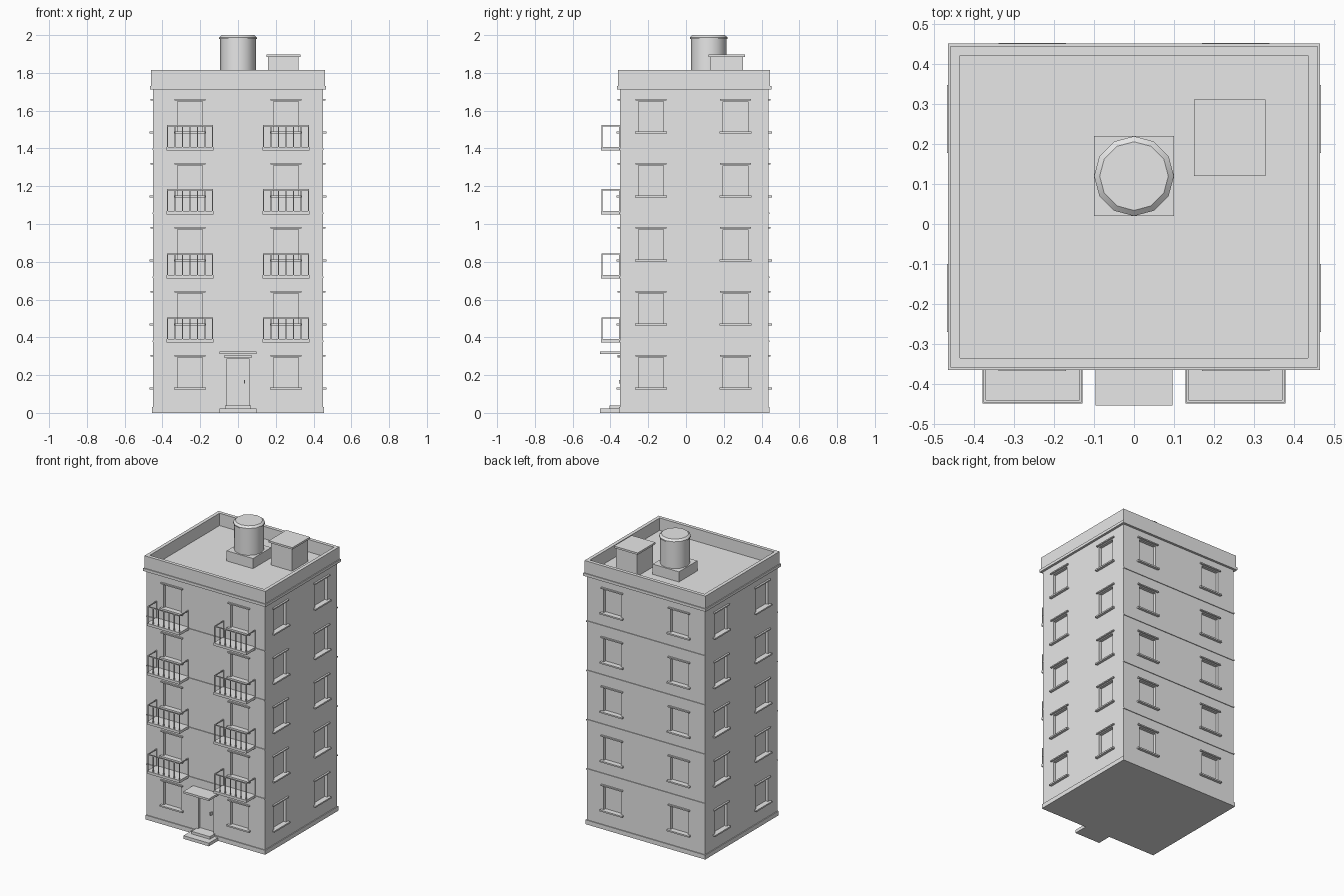
import bpy, bmesh, math
from mathutils import Matrix, Vector

if "Cube" in bpy.data.objects:
    bpy.data.objects.remove(bpy.data.objects["Cube"])

mat = bpy.data.materials.new("light grey plaster")
mat.use_nodes = True
GREY = (0.8, 0.8, 0.8, 1)
mat.diffuse_color = GREY
mat.node_tree.nodes["Principled BSDF"].inputs["Base Color"].default_value = GREY

# Main dimensions
HALF, FRONT, BACK = 0.45, -0.35, 0.436
MID_Y = (FRONT + BACK) / 2
HALF_Y = (BACK - FRONT) / 2
FLOORS, PITCH, ROOF = 5, 0.339, 1.72


def add_box(bm, x, y, z):
    """Box between the (low, high) pairs on each axis."""
    lo, hi = Vector((x[0], y[0], z[0])), Vector((x[1], y[1], z[1]))
    m = Matrix.Translation((lo + hi) / 2) @ Matrix.Diagonal((*(hi - lo), 1))
    bmesh.ops.create_cube(bm, size=1, matrix=m)


def finish(name, bm):
    mesh = bpy.data.meshes.new(name)
    bm.to_mesh(mesh)
    bm.free()
    mesh.materials.append(mat)
    obj = bpy.data.objects.new(name, mesh)
    bpy.context.collection.objects.link(obj)
    return obj


def boxes(name, *parts):
    bm = bmesh.new()
    for part in parts:
        add_box(bm, *part)
    return finish(name, bm)


def slab(grow, z):
    """Block that follows the building outline, grown outwards."""
    return ((-HALF - grow, HALF + grow), (FRONT - grow, BACK + grow), z)


def wall_box(bm, wall, centre, half, depth, z):
    """Box on a wall: depth is measured outwards from the wall face."""
    axis, sign, face = wall
    along = (centre - half, centre + half)
    out = sorted(face + sign * d for d in depth)
    add_box(bm, *((along, out, z) if axis == "y" else (out, along, z)))


# Windows on all four walls
walls = [(("y", -1, FRONT), (-0.255, 0.255)), (("y", 1, BACK), (-0.255, 0.255)),
         (("x", 1, HALF), (-0.185, 0.263)), (("x", -1, -HALF), (-0.185, 0.263))]
cut, sills, lintels = bmesh.new(), bmesh.new(), bmesh.new()
for wall, centres in walls:
    for centre in centres:
        for floor in range(FLOORS):
            z = floor * PITCH
            wall_box(cut, wall, centre, 0.066, (-0.02, 0.05), (z + 0.133, z + 0.292))
            wall_box(sills, wall, centre, 0.085, (-0.005, 0.018), (z + 0.124, z + 0.134))
            wall_box(lintels, wall, centre, 0.082, (-0.005, 0.012), (z + 0.298, z + 0.306))
finish("window_sills", sills)
finish("window_lintels", lintels)

# Body with recessed windows and doorway
add_box(cut, (-0.057, 0.057), (FRONT - 0.05, FRONT + 0.02), (0.04, 0.287))
cutter = finish("opening_cutter", cut)
cutter.hide_render = True
body = boxes("building_body", slab(0, (0, ROOF)))
mod = body.modifiers.new("openings", "BOOLEAN")
mod.operation, mod.solver, mod.object = "DIFFERENCE", "EXACT", cutter
bpy.context.view_layer.update()
solid = body.evaluated_get(bpy.context.evaluated_depsgraph_get())
mesh = bpy.data.meshes.new_from_object(solid)
body.modifiers.clear()
body.data = mesh
bpy.data.objects.remove(cutter)

# Plinth, split around the doorway steps by the steps themselves
boxes("plinth", slab(0.006, (0, 0.03)))

# Floor bands on front and back
bands = bmesh.new()
for floor in range(1, FLOORS):
    z = floor * PITCH + 0.037
    for wall, _ in walls[:2]:
        wall_box(bands, wall, 0, HALF + 0.002, (-0.005, 0.005), (z, z + 0.008))
finish("floor_bands", bands)

# Cornice and parapet
boxes("cornice", slab(0.016, (1.711, 1.73)))


def ring(outer, inner, z):
    x0, x1, y0, y1 = HALF + outer, HALF + inner, HALF_Y + outer, HALF_Y + inner
    parts = []
    for s in (-1, 1):
        parts.append((sorted((s * x0, s * x1)), (MID_Y - y0, MID_Y + y0), z))
        parts.append(((-x1, x1), sorted((MID_Y + s * y0, MID_Y + s * y1)), z))
    return parts


boxes("parapet", *ring(0.01, -0.014, (1.72, 1.815)))

# Balconies
R = 0.0028
for side, name in ((-1, "right"), (1, "left")):
    for floor in range(1, FLOORS):
        z = floor * PITCH + 0.033
        cx = side * 0.254
        x0, x1, y0 = cx - 0.12, cx + 0.12, -0.444
        boxes(f"balcony_slab_{name}_{floor}",
              ((cx - 0.125, cx + 0.125), (-0.45, FRONT + 0.005), (z, z + 0.018)))
        rail = bmesh.new()
        top = (z + 0.128, z + 0.134)
        add_box(rail, (x0 - R, x1 + R), (y0 - R, y0 + R), top)
        for x in (x0, x1):
            add_box(rail, (x - R, x + R), (y0 + R, FRONT), top)
            add_box(rail, (x - R, x + R), (FRONT - 2 * R, FRONT), (z + 0.018, z + 0.128))
        for i in range(7):
            x = x0 + (x1 - x0) * i / 6
            add_box(rail, (x - R, x + R), (y0 - R, y0 + R), (z + 0.018, z + 0.128))
        finish(f"balcony_railing_{name}_{floor}", rail)

# Entrance
boxes("entrance_steps", ((-0.097, 0.097), (-0.455, FRONT), (0, 0.022)),
      ((-0.07, 0.07), (-0.405, FRONT), (0.022, 0.04)))
boxes("entrance_canopy", ((-0.097, 0.097), (-0.455, FRONT + 0.005), (0.312, 0.326)))
boxes("door_lintel", ((-0.073, 0.073), (FRONT - 0.012, FRONT + 0.005), (0.294, 0.304)))
boxes("door_handle", ((0.032, 0.038), (FRONT - 0.004, FRONT + 0.021), (0.155, 0.175)))

# Roof hut
boxes("roof_hut", ((0.16, 0.32), (0.13, 0.302), (ROOF, 1.885)))
boxes("roof_hut_cap", ((0.15, 0.33), (0.12, 0.312), (1.885, 1.898)))

# Water tank on its pedestal
boxes("tank_pedestal", ((-0.1, 0.1), (0.02, 0.22), (ROOF, 1.8)))
profile = [(0.094, 1.8), (0.094, 1.98), (0.1, 1.98), (0.1, 1.988), (0.086, 2.0)]
bm = bmesh.new()
loops = []
for r, z in profile:
    loops.append([bm.verts.new((r * math.sin(a), 0.12 + r * math.cos(a), z))
                  for a in (math.tau * i / 12 for i in range(12))])
for low, high in zip(loops, loops[1:]):
    for i in range(12):
        j = (i + 1) % 12
        bm.faces.new((low[i], low[j], high[j], high[i]))
bm.faces.new(loops[0])
bm.faces.new(loops[-1])
bmesh.ops.recalc_face_normals(bm, faces=bm.faces)
tank = finish("water_tank", bm)
bpy.ops.object.select_all(action="DESELECT")
tank.select_set(True)
bpy.context.view_layer.objects.active = tank
bpy.ops.object.shade_smooth_by_angle(angle=math.radians(35))
